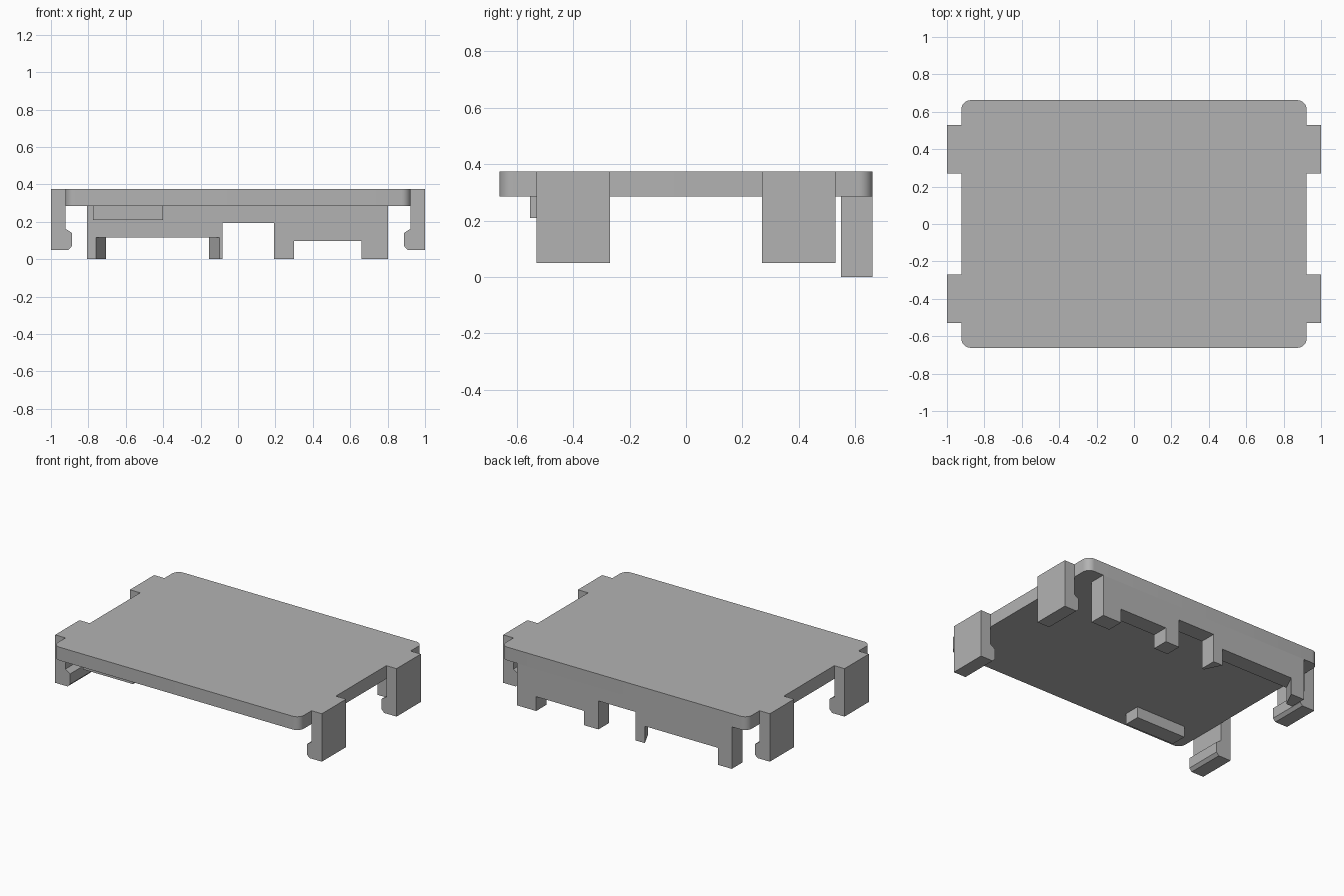
import bpy, bmesh, math
from mathutils import Vector

cube = bpy.data.objects.get("Cube")
if cube:
    bpy.data.objects.remove(cube, do_unlink=True)

grey = bpy.data.materials.new("plain grey")
grey.use_nodes = True
colour = (0.45, 0.45, 0.45, 1)
grey.diffuse_color = colour
grey.node_tree.nodes["Principled BSDF"].inputs["Base Color"].default_value = colour

TOP, UNDER = 0.375, 0.285
HALF_X, HALF_Y = 0.923, 0.662


def prism(name, points, offset, adjust=None):
    """Extrude a closed 3D outline by an offset; adjust may reshape the mesh."""
    bm = bmesh.new()
    face = bm.faces.new([bm.verts.new(p) for p in points])
    result = bmesh.ops.extrude_face_region(bm, geom=[face], use_keep_orig=True)
    moved = [g for g in result["geom"] if isinstance(g, bmesh.types.BMVert)]
    bmesh.ops.translate(bm, verts=moved, vec=Vector(offset))
    if adjust:
        adjust(moved)
    bmesh.ops.recalc_face_normals(bm, faces=bm.faces)
    mesh = bpy.data.meshes.new(name)
    bm.to_mesh(mesh)
    bm.free()
    mesh.materials.append(grey)
    obj = bpy.data.objects.new(name, mesh)
    bpy.context.collection.objects.link(obj)
    return obj


# Cover plate with rounded corners
radius, steps = 0.05, 8
outline = []
for quarter, (sx, sy) in enumerate([(1, 1), (-1, 1), (-1, -1), (1, -1)]):
    for i in range(steps + 1):
        a = (quarter + i / steps) * math.pi / 2
        outline.append((sx * (HALF_X - radius) + radius * math.cos(a),
                        sy * (HALF_Y - radius) + radius * math.sin(a), UNDER))
plate = prism("cover_plate", outline, (0, 0, TOP - UNDER))
bpy.context.view_layer.objects.active = plate
plate.select_set(True)
bpy.ops.object.shade_smooth_by_angle(angle=math.radians(30))
plate.select_set(False)

# Four snap clips with inward hooks
clip = [(1, TOP), (1, 0.05), (0.907, 0.05), (0.888, 0.07),
        (0.888, 0.14), (HALF_X, 0.163), (HALF_X, TOP)]
for side, sx in (("left", 1), ("right", -1)):
    for end, y in (("front", -0.53), ("back", 0.27)):
        prism(f"{end}_{side}_clip", [(sx * x, y, z) for x, z in clip], (0, 0.26, 0))

# Notched back wall; the widest notch narrows towards the back
gaps = [(-0.76, -0.10, 0.115), (-0.083, 0.193, 0.193), (0.30, 0.66, 0.097)]
wall = [(-0.807, UNDER), (-0.807, 0)]
for x0, x1, z in gaps:
    wall += [(x0, 0), (x0, z), (x1, z), (x1, 0)]
wall += [(0.802, 0), (0.802, UNDER)]


def narrow_notch(back_verts):
    for v in back_verts:
        if abs(v.co.x + 0.76) < 0.005:
            v.co.x += 0.055
        elif abs(v.co.x + 0.10) < 0.005:
            v.co.x -= 0.055


prism("back_wall", [(x, 0.55, z) for x, z in wall], (0, HALF_Y - 0.55, 0), narrow_notch)

# Small locating rib under the front edge
rib = [(-0.775, 0.21), (-0.40, 0.21), (-0.40, UNDER), (-0.775, UNDER)]
prism("front_rib", [(x, -0.553, z) for x, z in rib], (0, 0.11, 0))
